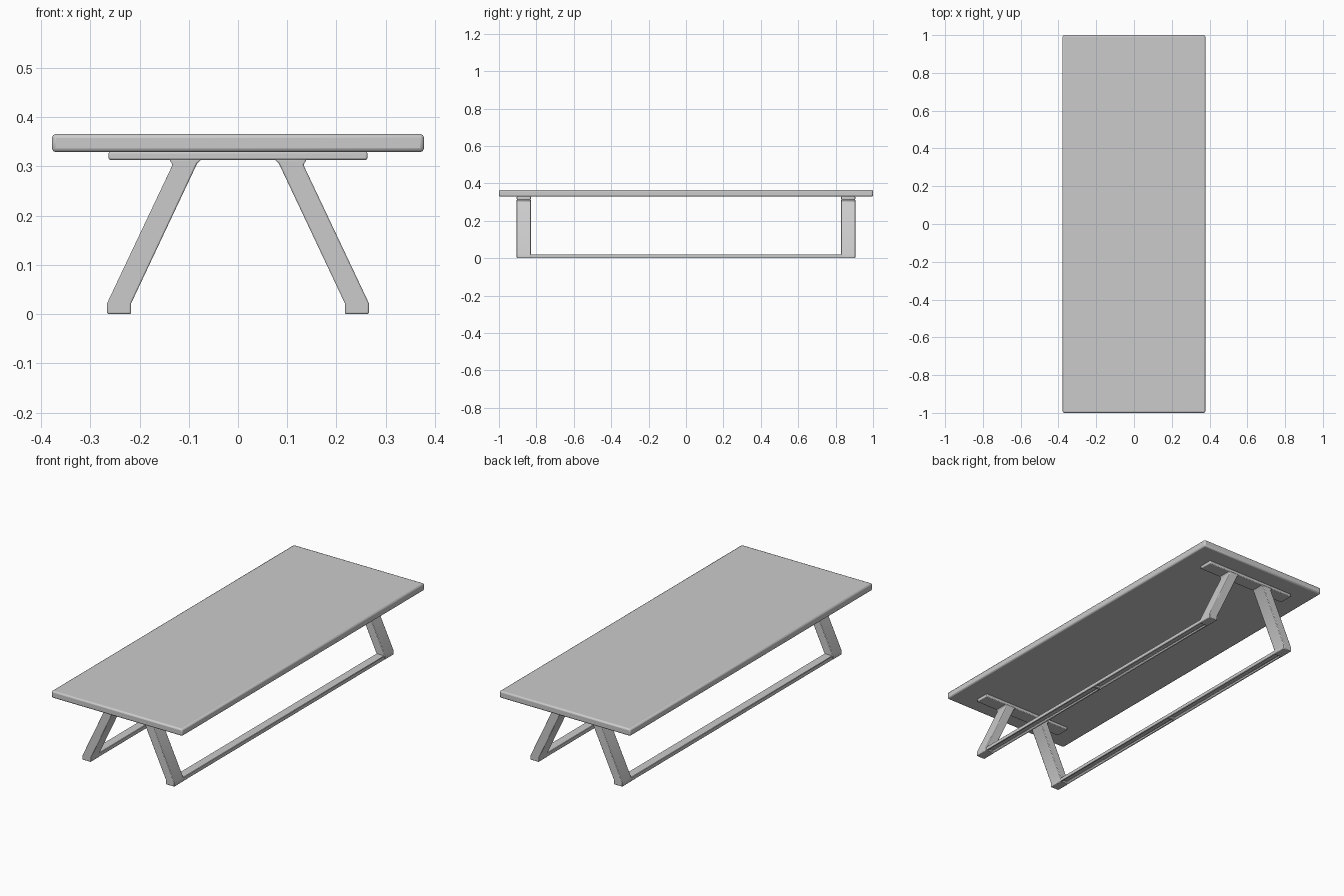
import bpy, bmesh
from mathutils import Vector

if "Cube" in bpy.data.objects:
    bpy.data.objects.remove(bpy.data.objects["Cube"])

def finish(name, bm, bevel, segments=2):
    bmesh.ops.recalc_face_normals(bm, faces=bm.faces)
    mesh = bpy.data.meshes.new(name)
    bm.to_mesh(mesh)
    bm.free()
    obj = bpy.data.objects.new(name, mesh)
    bpy.context.collection.objects.link(obj)
    if bevel:
        mod = obj.modifiers.new("Bevel", 'BEVEL')
        mod.width = bevel
        mod.segments = segments
        mod.limit_method = 'ANGLE'
    bpy.ops.object.select_all(action='DESELECT')
    obj.select_set(True)
    bpy.context.view_layer.objects.active = obj
    bpy.ops.object.shade_smooth_by_angle(angle=0.6)
    return obj

def box_bm(x0, x1, y0, y1, z0, z1):
    bm = bmesh.new()
    bmesh.ops.create_cube(bm, size=1)
    for v in bm.verts:
        v.co = Vector((x1 if v.co.x > 0 else x0,
                       y1 if v.co.y > 0 else y0,
                       z1 if v.co.z > 0 else z0))
    return bm

def prism_bm(profile, y0, y1):
    bm = bmesh.new()
    face = bm.faces.new([bm.verts.new((x, y0, z)) for x, z in profile])
    ext = bmesh.ops.extrude_face_region(bm, geom=[face])
    verts = [g for g in ext["geom"] if isinstance(g, bmesh.types.BMVert)]
    bmesh.ops.translate(bm, verts=verts, vec=(0, y1 - y0, 0))
    return bm

# Table top
finish("table_top", box_bm(-0.378, 0.378, -1, 1, 0.329, 0.366), 0.008)

# Leg outline in x/z: upright foot, slanted shaft, flared top
LEG = [(0.266, 0.0), (0.266, 0.022), (0.133, 0.303), (0.14, 0.315),
       (0.073, 0.315), (0.083, 0.306), (0.217, 0.022), (0.217, 0.0)]
Y_IN, Y_OUT = 0.83, 0.905

for end, sy in (("front", -1), ("back", 1)):
    y0, y1 = sorted((sy * Y_IN, sy * Y_OUT))
    # Mounting plate under the top
    finish(end + "_mounting_plate",
           box_bm(-0.263, 0.263, y0, y1, 0.313, 0.33), 0.004)
    for side, sx in (("left", -1), ("right", 1)):
        finish(f"{end}_{side}_leg",
               prism_bm([(sx * x, z) for x, z in LEG], y0, y1), 0.003)

# Floor rails, with two long recesses in each underside
for side, sx in (("left", -1), ("right", 1)):
    x0, x1 = sorted((sx * 0.218, sx * 0.265))
    bm = box_bm(x0, x1, -Y_IN - 0.005, Y_IN + 0.005, 0.0, 0.021)
    bmesh.ops.bisect_plane(bm, geom=bm.verts[:] + bm.edges[:] + bm.faces[:],
                           plane_co=(0, 0, 0), plane_no=(0, 1, 0))
    bm.normal_update()
    under = [f for f in bm.faces if f.normal.z < -0.9]
    bmesh.ops.inset_individual(bm, faces=under, thickness=0.01)
    recess = bmesh.ops.extrude_discrete_faces(bm, faces=under)["faces"]
    # Connect the sunken floors to the rim with walls
    for f in recess:
        for v in f.verts:
            v.co.z += 0.012
    rims = [e for e in bm.edges if e.is_boundary]
    for f in recess:
        for e in list(f.edges):
            a, b = e.verts
            match = [r for r in rims if r not in f.edges and
                     abs((r.verts[0].co + r.verts[1].co
                          - a.co - b.co).xy.length) < 1e-5]
            if match and e.is_boundary:
                c, d = match[0].verts
                if (c.co.xy - a.co.xy).length > 1e-5:
                    c, d = d, c
                bm.faces.new((a, b, d, c))
    finish(side + "_floor_rail", bm, 0.002, 1)
